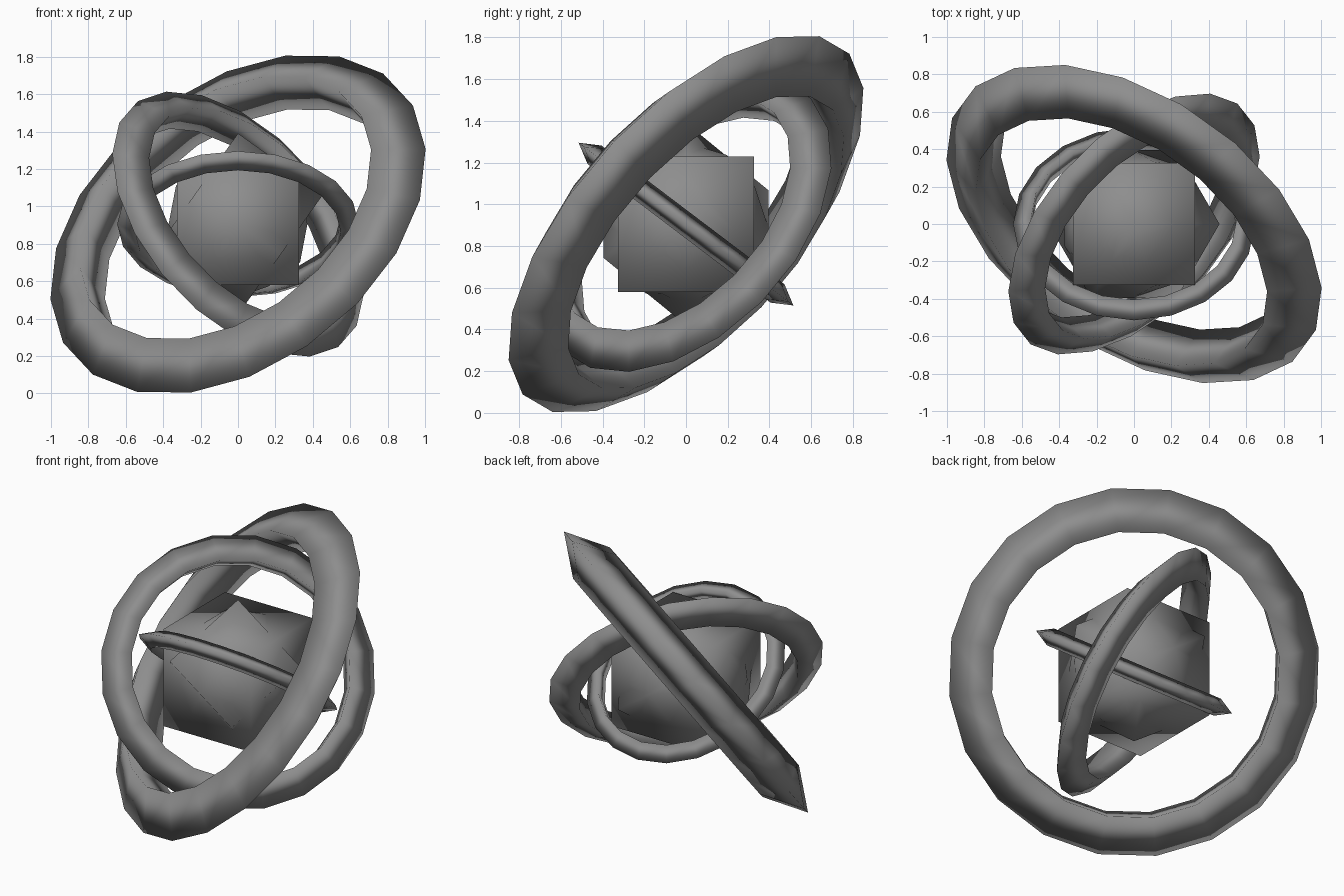
import bpy, math
from mathutils import Vector, Matrix

if "Cube" in bpy.data.objects:
    bpy.data.objects.remove(bpy.data.objects["Cube"])

CENTRE = Vector((0, 0, 0.905))
metal = bpy.data.materials.new("dull_grey")
metal.diffuse_color = (0.27, 0.27, 0.27, 1)
metal.use_nodes = True
metal.node_tree.nodes["Principled BSDF"].inputs["Base Color"].default_value = metal.diffuse_color


def finish(ob, name, angle=None):
    ob.name = name
    ob.data.materials.clear()
    ob.data.materials.append(metal)
    if angle is None:
        bpy.ops.object.shade_smooth()
    else:
        bpy.ops.object.shade_smooth_by_angle(angle=math.radians(angle))


def ring(name, outer, depth, normal, start):
    """Twenty-sided ring with a triangular section pointing outward."""
    r = depth / 1.5
    bpy.ops.mesh.primitive_torus_add(major_radius=outer - r, minor_radius=r,
                                     major_segments=20, minor_segments=3)
    ob = bpy.context.object
    z = Vector(normal).normalized()
    x = Vector(start)
    x = (x - z * x.dot(z)).normalized()
    y = z.cross(x)
    ob.matrix_world = Matrix.Translation(CENTRE) @ Matrix((x, y, z)).transposed().to_4x4()
    finish(ob, name)


# Three nested gimbal rings
ring("outer_ring", 1.133, 0.253, (0.462, 0.657, -0.596), (1.0, -0.34, 0.4))
ring("middle_ring", 0.85, 0.172, (0.612, -0.568, 0.55), (-0.67, -0.36, 0.375))
ring("inner_ring", 0.646, 0.096, (0, 0.604, 0.797), (1, 0, 0))

# Core: upright block, block standing on its corner, faceted ball
bpy.ops.mesh.primitive_cube_add(size=0.65, location=CENTRE)
finish(bpy.context.object, "core_block")

bpy.ops.mesh.primitive_cube_add(size=0.56)
ob = bpy.context.object
up = Vector((1, 1, 1)).rotation_difference(Vector((0, 0, 1))).to_matrix()
corner = up @ Vector((1, 1, -1))
spin = Matrix.Rotation(-math.atan2(corner.y, corner.x), 3, "Z")
ob.matrix_world = Matrix.Translation(CENTRE) @ (spin @ up).to_4x4()
finish(ob, "core_tilted_block")

bpy.ops.mesh.primitive_ico_sphere_add(subdivisions=2, radius=0.39, location=CENTRE)
finish(bpy.context.object, "core_ball")
